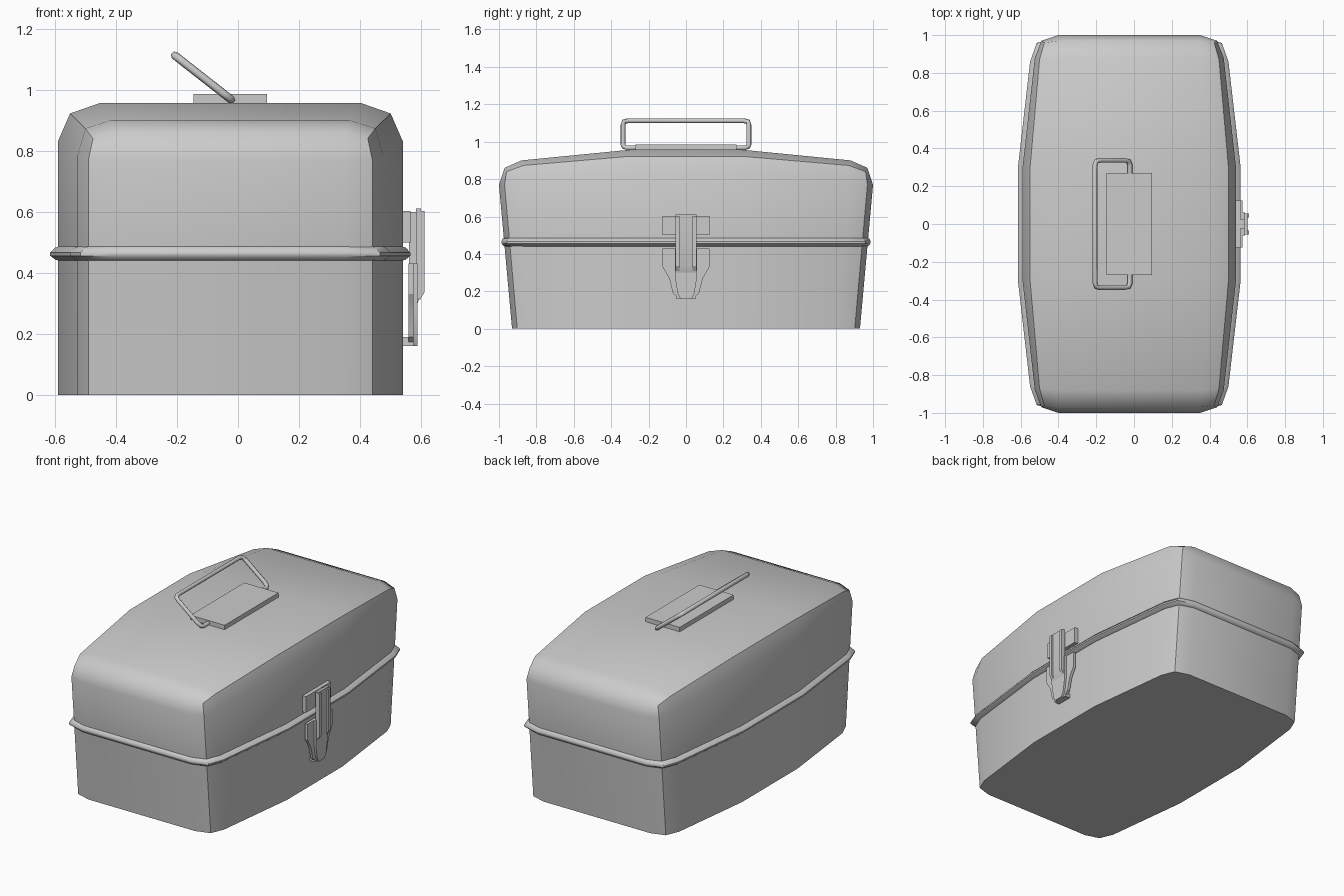
import bpy, bmesh
from math import radians

if "Cube" in bpy.data.objects:
    bpy.data.objects.remove(bpy.data.objects["Cube"])

CX = -0.025                                   # box is slightly off-centre because of the latch
PLAN = [(0.375, 1.0), (0.465, 0.97), (0.50, 0.88), (0.565, 0.30)]   # one quadrant of the outline


def ring(quad):
    """Mirror a quadrant of (x, y, z) points into a full closed loop."""
    r = [(x, y, z) for x, y, z in quad]
    r += [(x, -y, z) for x, y, z in reversed(quad)]
    r += [(-x, -y, z) for x, y, z in quad]
    r += [(-x, y, z) for x, y, z in reversed(quad)]
    return [(x + CX, y, z) for x, y, z in r]


def level(z, out=0.0):
    """Quadrant at height z; the ends lean outward, 'out' pushes it off the wall."""
    k = 0.93 + 0.07 * z / 0.77
    return [(x + out * (1 if i else 0.4), y * k + out * (0.6 if i < 2 else 0.2), z)
            for i, (x, y) in enumerate(PLAN)]


def finish(name, bm, angle=40):
    bmesh.ops.remove_doubles(bm, verts=bm.verts, dist=0.0005)
    bmesh.ops.recalc_face_normals(bm, faces=bm.faces)
    me = bpy.data.meshes.new(name)
    bm.to_mesh(me)
    bm.free()
    ob = bpy.data.objects.new(name, me)
    bpy.context.collection.objects.link(ob)
    bpy.ops.object.select_all(action='DESELECT')
    ob.select_set(True)
    bpy.context.view_layer.objects.active = ob
    bpy.ops.object.shade_smooth_by_angle(angle=radians(angle))
    return ob


def skin(quads, closed=False):
    """Bridge successive rings with quads; returns bmesh and vertex rings."""
    bm = bmesh.new()
    rings = [[bm.verts.new(p) for p in ring(q)] for q in quads]
    pairs = list(zip(rings, rings[1:])) + ([(rings[-1], rings[0])] if closed else [])
    for a, b in pairs:
        n = len(a)
        for i in range(n):
            j = (i + 1) % n
            bm.faces.new((a[i], a[j], b[j], b[i]))
    return bm, rings


def prism(name, pts, axis, lo, hi):
    """Extrude a 2D profile along x (pts are y,z) or y (pts are x,z)."""
    bm = bmesh.new()
    put = (lambda p, d: (d, p[0], p[1])) if axis == 'x' else (lambda p, d: (p[0], d, p[1]))
    a = [bm.verts.new(put(p, lo)) for p in pts]
    b = [bm.verts.new(put(p, hi)) for p in pts]
    bm.faces.new(a)
    bm.faces.new(b[::-1])
    for i in range(len(a)):
        j = (i + 1) % len(a)
        bm.faces.new((a[i], b[i], b[j], a[j]))
    return finish(name, bm, 30)


def box(name, x0, x1, y, z0, z1):
    return prism(name, [(x0, z0), (x1, z0), (x1, z1), (x0, z1)], 'y', -y, y)


# base tray with floor
bm, rings = skin([level(0), level(0.46)])
bm.faces.new(rings[0])
finish("base", bm)

# domed lid: wall, shoulder, rounded edge, crown
shoulder = [(x, y, z) for (x, y), z in zip(PLAN, (0.77, 0.77, 0.785, 0.83))]
rounded = [(0.375, 0.97, 0.86), (0.45, 0.96, 0.84), (0.475, 0.87, 0.873), (0.525, 0.30, 0.922)]
crown = [(0.375, 0.97, 0.86), (0.375, 0.97, 0.86), (0.39, 0.88, 0.90), (0.425, 0.30, 0.957)]
bm, rings = skin([level(0.46), shoulder, rounded, crown])
bmesh.ops.remove_doubles(bm, verts=bm.verts, dist=0.0005)
rows = []
for y, z in ((0.97, 0.86), (0.88, 0.90), (0.30, 0.957), (-0.30, 0.957), (-0.88, 0.90), (-0.97, 0.86)):
    x = {0.97: 0.375, 0.88: 0.39, 0.30: 0.425}[abs(y)]
    rows.append([bm.verts.new((s * x + CX, y, z)) for s in (-1, 1)])
for a, b in zip(rows, rows[1:]):
    bm.faces.new((a[0], a[1], b[1], b[0]))
finish("lid", bm, 47.2)

# rolled rim around the seam
bm, rings = skin([level(z, o) for z, o in
                  ((0.487, -0.004), (0.482, 0.01), (0.466, 0.025), (0.456, 0.025), (0.443, 0.008), (0.44, -0.004))],
                 closed=True)
finish("seam_rim", bm)

# handle plate and folding wire handle
box("handle_plate", -0.145, 0.095, 0.27, 0.945, 0.985)
lo, hi = (-0.022, 0.967), (-0.207, 1.112)
half = [(0.0, 0.25), (0.0, 0.315), (0.04, 0.332), (0.14, 0.337), (0.86, 0.337), (0.96, 0.332), (1.0, 0.31)]
path = half + [(t, -y) for t, y in reversed(half)]
cu = bpy.data.curves.new("wire_handle", 'CURVE')
cu.dimensions = '3D'
cu.bevel_depth = 0.0135
cu.bevel_resolution = 1
cu.use_fill_caps = True
sp = cu.splines.new('POLY')
sp.points.add(len(path) - 1)
for p, (t, y) in zip(sp.points, path):
    p.co = (lo[0] + t * (hi[0] - lo[0]), y, lo[1] + t * (hi[1] - lo[1]), 1)
bpy.context.collection.objects.link(bpy.data.objects.new("wire_handle", cu))

# latch: upper plate, lower catch, its foot
box("latch_upper_plate", 0.535, 0.565, 0.125, 0.50, 0.602)
side = [(0.125, 0.43), (0.125, 0.33), (0.09, 0.27), (0.07, 0.19), (0.035, 0.16)]
prism("latch_catch", side + [(-y, z) for y, z in reversed(side)], 'x', 0.558, 0.575)
inner = [(0.06, 0.43), (0.06, 0.28), (0.045, 0.19), (0.03, 0.16)]
prism("latch_catch_front", inner + [(-y, z) for y, z in reversed(inner)], 'x', 0.575, 0.588)
box("latch_foot", 0.535, 0.575, 0.05, 0.16, 0.19)

# latch lever with neck and raised side rails
box("latch_neck", 0.56, 0.59, 0.025, 0.32, 0.60)
prism("latch_lever", [(0.583, 0.61), (0.60, 0.61), (0.60, 0.335), (0.588, 0.30), (0.583, 0.30)], 'y', -0.055, 0.055)
for label, s in (("left", -1), ("right", 1)):
    prism("latch_rail_" + label, [(0.595, 0.602), (0.61, 0.602), (0.61, 0.335), (0.595, 0.31)],
          'y', *sorted((s * 0.035, s * 0.055)))
